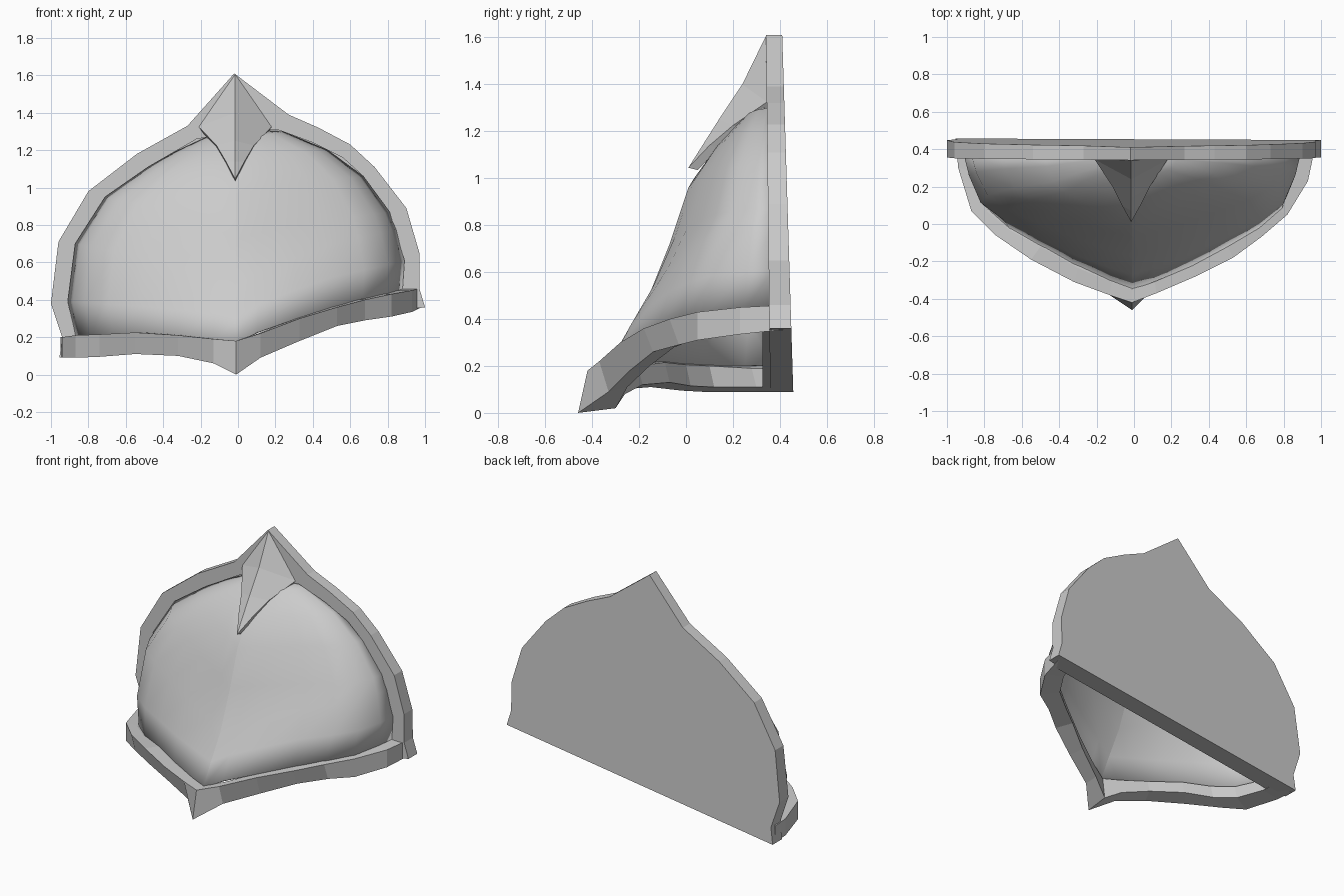
import bpy, bmesh
from mathutils import Vector

if "Cube" in bpy.data.objects:
    bpy.data.objects.remove(bpy.data.objects["Cube"])


def make(name, verts, faces, fix=True):
    me = bpy.data.meshes.new(name)
    me.from_pydata([tuple(v) for v in verts], [], faces)
    bm = bmesh.new()
    bm.from_mesh(me)
    bmesh.ops.remove_doubles(bm, verts=bm.verts, dist=0.0005)
    if fix:
        bmesh.ops.recalc_face_normals(bm, faces=bm.faces)
    bm.to_mesh(me)
    bm.free()
    ob = bpy.data.objects.new(name, me)
    bpy.context.collection.objects.link(ob)
    return ob


def smooth(ob, angle):
    bpy.ops.object.select_all(action='DESELECT')
    ob.select_set(True)
    bpy.context.view_layer.objects.active = ob
    bpy.ops.object.shade_smooth_by_angle(angle=angle)


# Flat back plate with a raised rim: outer x, z and inner x, z
rim = [(-.955, .09, -.86, .215), (-.94, .20, -.87, .22), (-1.0, .38, -.91, .39),
       (-.96, .71, -.87, .70), (-.80, .98, -.71, .95), (-.54, 1.18, -.48, 1.11),
       (-.27, 1.33, -.22, 1.26), (-.02, 1.61, -.02, 1.29), (.27, 1.39, .21, 1.31),
       (.43, 1.32, .40, 1.24), (.60, 1.23, .56, 1.16), (.73, 1.11, .67, 1.06),
       (.90, .89, .81, .87), (.97, .65, .89, .61), (.97, .46, .88, .46),
       (1.0, .36, .87, .445)]
n = len(rim)
front = lambda z: .36 - .012 * z
back = lambda z: .46 - .031 * z
verts = [(a, front(b), b) for a, b, c, d in rim]
verts += [(c, front(d), d) for a, b, c, d in rim]
verts += [(c, .40 - .012 * d, d) for a, b, c, d in rim]
verts += [(a, back(b), b) for a, b, c, d in rim]
faces = [tuple(range(2 * n, 3 * n)), tuple(range(3 * n, 4 * n))]
for i in range(n):
    j = (i + 1) % n
    for p, q in ((0, 1), (1, 2), (3, 0)):
        faces.append((p * n + i, p * n + j, q * n + j, q * n + i))
make("back_plate_rim", verts, faces)

# Domed shell: horizontal sections from left rim, over the ridge, to right rim
left = [(-.87, .20), (-.91, .39), (-.87, .70), (-.71, .95), (-.48, 1.11), (-.34, 1.19),
        (-.18, 1.265)]
right = [(.88, .44), (.89, .61), (.85, .78), (.81, .87), (.67, 1.06), (.48, 1.20),
         (.24, 1.30)]
ridge = [(-.35, .17), (-.27, .31), (-.17, .47), (-.07, .72), (.01, .96), (.12, 1.12),
         (.22, 1.22)]
frac = [(0, 0, 0), (.13, .055, .22), (.36, .175, .48), (.57, .315, .70), (.76, .45, .83),
        (.90, .60, .92), (.97, .83, .97), (1, 1, 1)]


def blend(rx, f):
    (x, z), (y, rz) = rx
    return (-.01 + (x + .01) * f[0], y + (.37 - y) * f[1], rz + (z - rz) * f[2])


verts, faces = [], []
for l, r, c in zip(left, right, ridge):
    verts += [blend((l, c), f) for f in reversed(frac)]
    verts += [blend((r, c), f) for f in frac[1:]]
w = 2 * len(frac) - 1
for i in range(len(ridge) - 1):
    for j in range(w - 1):
        a = i * w + j
        faces.append((a, a + 1, a + w + 1, a + w))
apex = len(verts)
verts.append((-.01, .37, 1.31))
faces += [(apex - w + j, apex - w + j + 1, apex) for j in range(w - 1)]
shell = make("domed_shell", verts, faces, fix=False)
for e in shell.data.edges:      # crisp centre ridge
    e.use_edge_sharp = all(abs(shell.data.vertices[v].co.x + .01) < .001 for v in e.vertices)
smooth(shell, 0.75)
mod = shell.modifiers.new("thickness", 'SOLIDIFY')
mod.thickness = 0.015
mod.offset = -1

# Lower trim band: outer x, y, top z, bottom z, inner x, y
band = [(-.95, .42, .20, .09, -.87, .40), (-.94, .30, .20, .09, -.86, .28),
        (-.87, .07, .21, .09, -.79, .07), (-.74, -.06, .215, .095, -.67, -.03),
        (-.55, -.19, .225, .11, -.50, -.12), (-.32, -.31, .21, .10, -.30, -.235),
        (-.13, -.38, .19, .06, -.12, -.31), (-.01, -.42, .18, 0, -.01, -.35),
        (.12, -.37, .22, .09, .11, -.30), (.33, -.28, .30, .18, .31, -.205),
        (.53, -.18, .36, .26, .49, -.10), (.68, -.07, .40, .29, .62, -.02),
        (.82, .05, .43, .31, .76, .08), (.93, .23, .45, .335, .85, .25),
        (.97, .42, .46, .355, .88, .40)]
verts, faces = [], []
for x, y, t, b, ix, iy in band:
    dy = -.04 if b == 0 else (.04 if y < 0 else 0)
    sx, sy = ix * .95, iy + (.03 if iy < .2 else 0)
    verts += [(x, y, t), (x, y + dy, b), (sx, sy + .02, b + .02), (sx, sy, t - .01),
              (ix, iy, t)]
for i in range(len(band) - 1):
    for k in range(5):
        a, b = 5 * i + k, 5 * i + (k + 1) % 5
        faces.append((a, b, b + 5, a + 5))
e = 5 * (len(band) - 1)
faces += [tuple(range(5)), tuple(range(e, e + 5))]
make("lower_trim", verts, faces)

# Sloping bar closing the trim along the back
verts = [(x, y, z + h) for x, z in ((-.90, .10), (.93, .352))
         for y, h in ((.325, 0), (.44, 0), (.44, .10), (.36, .10))]
make("back_bar", verts, [(0, 1, 2, 3), (4, 5, 6, 7)] +
     [(k, (k + 1) % 4, (k + 1) % 4 + 4, k + 4) for k in range(4)])

# Pointed crest: centre ridge plus a mirrored swept edge, thickened inwards
spine = [(.34, 1.605), (.24, 1.40), (.14, 1.25), (.07, 1.14), (.01, 1.045)]
edge = [(0, .34, 1.605), (.195, .345, 1.325), (.10, .20, 1.225), (.05, .10, 1.14),
        (0, .01, 1.045)]
verts, faces = [], []
inner = Vector((0, .04, -.01))
for s in (-1, 1):
    o = len(verts)
    for (y, z), (ex, ey, ez) in zip(spine, edge):
        c, p = Vector((-.015, y, z)), Vector((-.015 + s * ex, ey, ez))
        verts += [c, p, p + inner, Vector((-.015, p.y, p.z)) + inner]
    for i in range(4):
        a = o + 4 * i
        for k in range(3):
            q = (a + k, a + k + 1, a + k + 5, a + k + 4)
            if k == 0 and i == 0:
                q = (a, a + 5, a + 4)
            elif k == 0 and i == 3:
                q = (a, a + 1, a + 4)
            elif k == 2 and i == 0:
                q = (a + 2, a + 6, a + 7)
            elif k == 2 and i == 3:
                q = (a + 2, a + 3, a + 6)
            faces.append(q)
make("pointed_crest", verts, faces)
